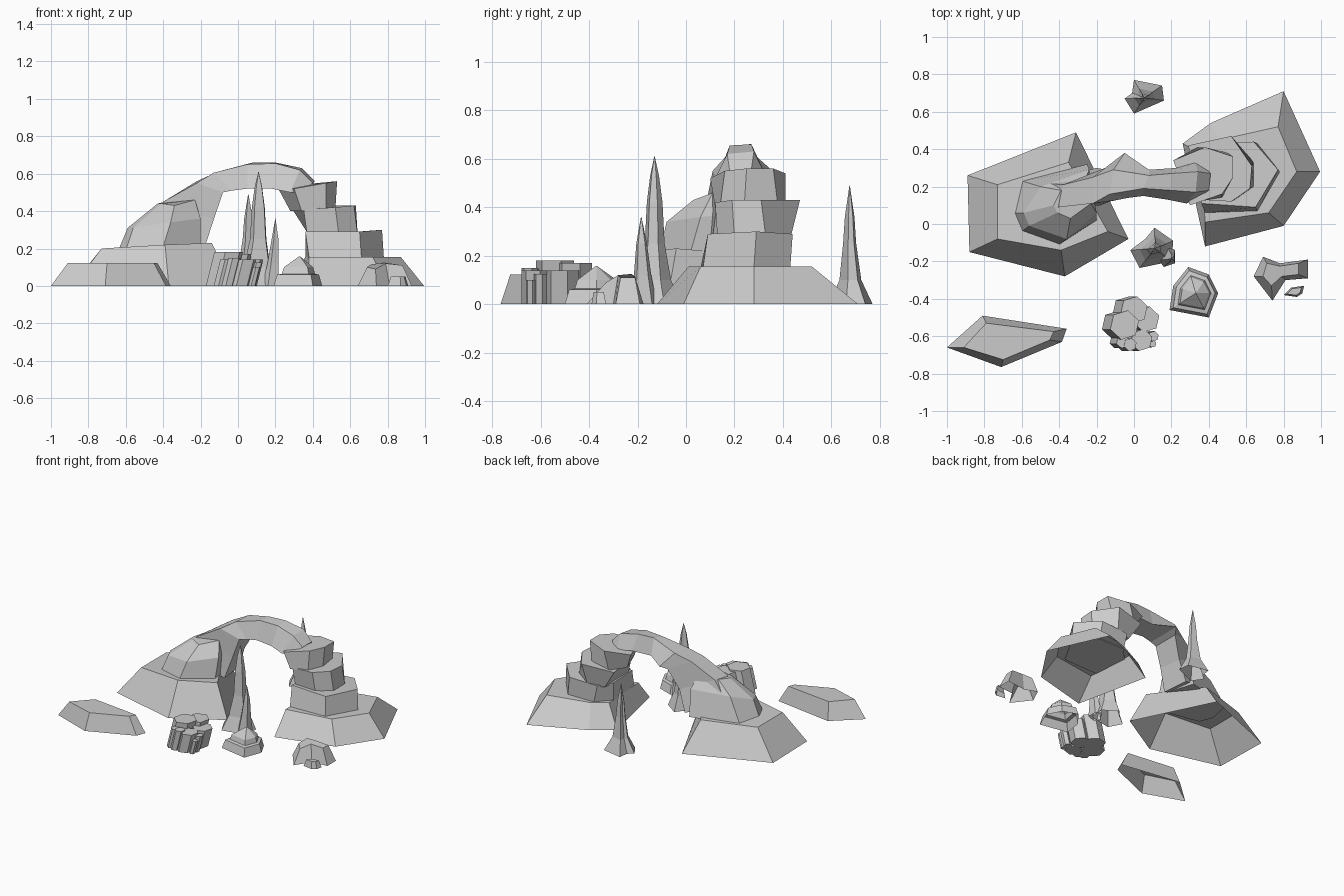
import bpy, bmesh, math


def loft(name, rings, closed=False):
    """Skin equal-length rings of 3D points; ground rocks stay open underneath."""
    bm = bmesh.new()
    rows = [[bm.verts.new(p) for p in r] for r in rings]
    n = len(rows[0])
    for a, b in zip(rows, rows[1:]):
        for i in range(n):
            j = (i + 1) % n
            bm.faces.new((a[i], a[j], b[j], b[i]))
    bottom = bm.faces.new(rows[0][::-1])
    bm.faces.new(rows[-1])
    bmesh.ops.recalc_face_normals(bm, faces=bm.faces)
    if not closed and max(p[2] for p in rings[0]) == 0:
        bmesh.ops.delete(bm, geom=[bottom], context='FACES_ONLY')
    me = bpy.data.meshes.new(name)
    bm.to_mesh(me)
    bm.free()
    ob = bpy.data.objects.new(name, me)
    bpy.context.collection.objects.link(ob)
    return ob


def flat(pts, z):
    return [(x, y, z) for x, y in pts]


def scaled(pts, c, s, z, to=None):
    """Outline shrunk about c, optionally moved to a new centre."""
    to = to or c
    return [(to[0] + (x - c[0]) * s, to[1] + (y - c[1]) * s, z) for x, y in pts]


# Left leg of the arch
loft("left_leg_base", [
    flat([(-.89, .26), (-.31, .49), (-.03, -.08), (-.37, -.28), (-.88, -.15)], 0),
    [(-.73, .21, .2), (-.35, .33, .2), (-.14, -.04, .23), (-.39, -.14, .22), (-.73, -.08, .2)]])
loft("left_leg_middle", [
    [(-.64, .06, .19), (-.6, .23, .19), (-.25, .32, .19), (-.2, .02, .22), (-.4, -.11, .21), (-.6, -.04, .19)],
    [(-.59, .06, .31), (-.5, .2, .36), (-.24, .29, .38), (-.2, .06, .36), (-.36, -.08, .34), (-.56, -.01, .31)],
    [(-.43, .1, .44), (-.39, .18, .45), (-.26, .24, .46), (-.23, .11, .46), (-.34, .03, .43), (-.41, .06, .44)]])

# Right leg of the arch, stacked ledges
loft("right_leg_base", [
    flat([(.38, -.12), (.8, -.01), (.995, .28), (.8, .71), (.41, .54), (.26, .43)], 0),
    flat([(.38, .01), (.72, .06), (.87, .28), (.77, .52), (.46, .45), (.36, .38)], .155)])
loft("right_leg_ledge_1", [
    flat([(.38, .06), (.66, .07), (.78, .28), (.66, .43), (.45, .43), (.36, .33)], .15),
    [(.36, .11, .29), (.65, .09, .29), (.77, .29, .3), (.64, .44, .29), (.42, .43, .28), (.36, .33, .28)]])
loft("right_leg_ledge_2", [
    flat([(.37, .14), (.54, .13), (.64, .2), (.64, .33), (.5, .43), (.38, .4)], .27),
    [(.35, .13, .41), (.52, .12, .42), (.62, .19, .43), (.63, .31, .43), (.52, .47, .43), (.29, .42, .41)]])
loft("right_leg_ledge_3", [
    flat([(.34, .12), (.47, .14), (.52, .24), (.5, .38), (.34, .41), (.28, .28)], .4),
    [(.3, .1, .52), (.47, .16, .55), (.53, .25, .56), (.53, .36, .56), (.38, .41, .54), (.21, .34, .53)]])

# Spanning crown: sections run front-low, front-high, back-high, back-low
loft("arch_crown", [
    [(-.18, .1, .2), (-.5, .08, .3), (-.5, .22, .3), (-.2, .3, .2)],
    [(-.13, .12, .355), (-.4, .09, .45), (-.38, .21, .455), (-.15, .29, .355)],
    [(-.08, .13, .5), (-.22, .11, .55), (-.22, .25, .56), (-.08, .33, .5)],
    [(-.03, .14, .51), (-.13, .16, .605), (-.11, .29, .61), (-.05, .38, .53)],
    [(.05, .15, .52), (.05, .19, .65), (.08, .26, .66), (.08, .29, .54)],
    [(.18, .13, .52), (.2, .18, .655), (.2, .27, .66), (.23, .3, .54)],
    [(.28, .11, .5), (.33, .17, .62), (.34, .28, .63), (.33, .33, .53)],
    [(.33, .13, .5), (.4, .18, .55), (.41, .27, .56), (.37, .32, .5)]])

# Low slab at front left
loft("front_slab", [
    flat([(-1, -.66), (-.71, -.765), (-.385, -.63), (-.36, -.56), (-.81, -.49)], 0),
    flat([(-.91, -.66), (-.7, -.725), (-.45, -.62), (-.43, -.575), (-.79, -.53)], .122)])


# Tapered spires: (height, scale) profiles
def spire(name, base, c, tip, profile):
    loft(name, [scaled(base, c, s, z, (c[0] + (tip[0] - c[0]) * min(1, 4 * z),
                                       c[1] + (tip[1] - c[1]) * min(1, 4 * z)))
                for z, s in profile])


front = [(-.02, -.14), (.06, -.08), (.11, -.02), (.21, -.09), (.2, -.2), (.03, -.235)]
spire("front_spire_tall", front, (.1, -.13), (.11, -.13),
      [(0, 1), (.1, .62), (.25, .38), (.42, .3), (.53, .17), (.61, .01)])
spire("front_spire_short", [(.13, -.19), (.18, -.12), (.22, -.14), (.22, -.21), (.16, -.23)],
      (.18, -.18), (.2, -.185), [(0, 1), (.12, .65), (.25, .4), (.36, .02)])
back = [(-.05, .67), (-.01, .7), (0, .77), (.15, .74), (.16, .66), (0, .59)]
spire("back_spire", back, (.05, .68), (.055, .675),
      [(0, 1), (.1, .5), (.25, .3), (.36, .22), (.49, .01)])

# Leaning hexagonal columns: x, y of top, radius, height
columns = [(0, -.46, .075, .17), (.068, -.51, .07, .14), (-.05, -.54, .08, .18),
           (.04, -.62, .06, .14), (-.06, -.63, .035, .145), (-.02, -.645, .035, .15),
           (.105, -.6, .028, .125), (.1, -.64, .02, .1)]
for k, (x, y, r, h) in enumerate(columns):
    hexa = [(r * math.cos(i * math.pi / 3 + .3), r * math.sin(i * math.pi / 3 + .3)) for i in range(6)]
    loft(f"basalt_column_{k + 1}", [[(x - .25 * h + u, y + v, 0) for u, v in hexa],
                                    [(x + u, y + v, h) for u, v in hexa]], closed=True)

# Stepped boulder
b = [(.29, -.23), (.4, -.27), (.45, -.37), (.4, -.5), (.19, -.46), (.21, -.33)]
c = (.33, -.37)
loft("stepped_boulder", [flat(b, 0), scaled(b, c, .86, .06), scaled(b, c, .68, .065),
                         scaled(b, c, .6, .1), scaled(b, c, .45, .115), scaled(b, c, .02, .158)])

# Small forked rock and pebble at front right
loft("forked_rock", [
    flat([(.64, -.28), (.69, -.175), (.78, -.21), (.93, -.19), (.93, -.29), (.81, -.3), (.74, -.41)], 0),
    [(.69, -.28, .1), (.71, -.21, .115), (.78, -.225, .125), (.88, -.21, .11),
     (.88, -.27, .11), (.79, -.28, .12), (.735, -.33, .09)]])
p = [(.8, -.38), (.84, -.34), (.91, -.33), (.9, -.37), (.87, -.39)]
loft("pebble", [flat(p, 0), scaled(p, (.86, -.36), .7, .05)])
